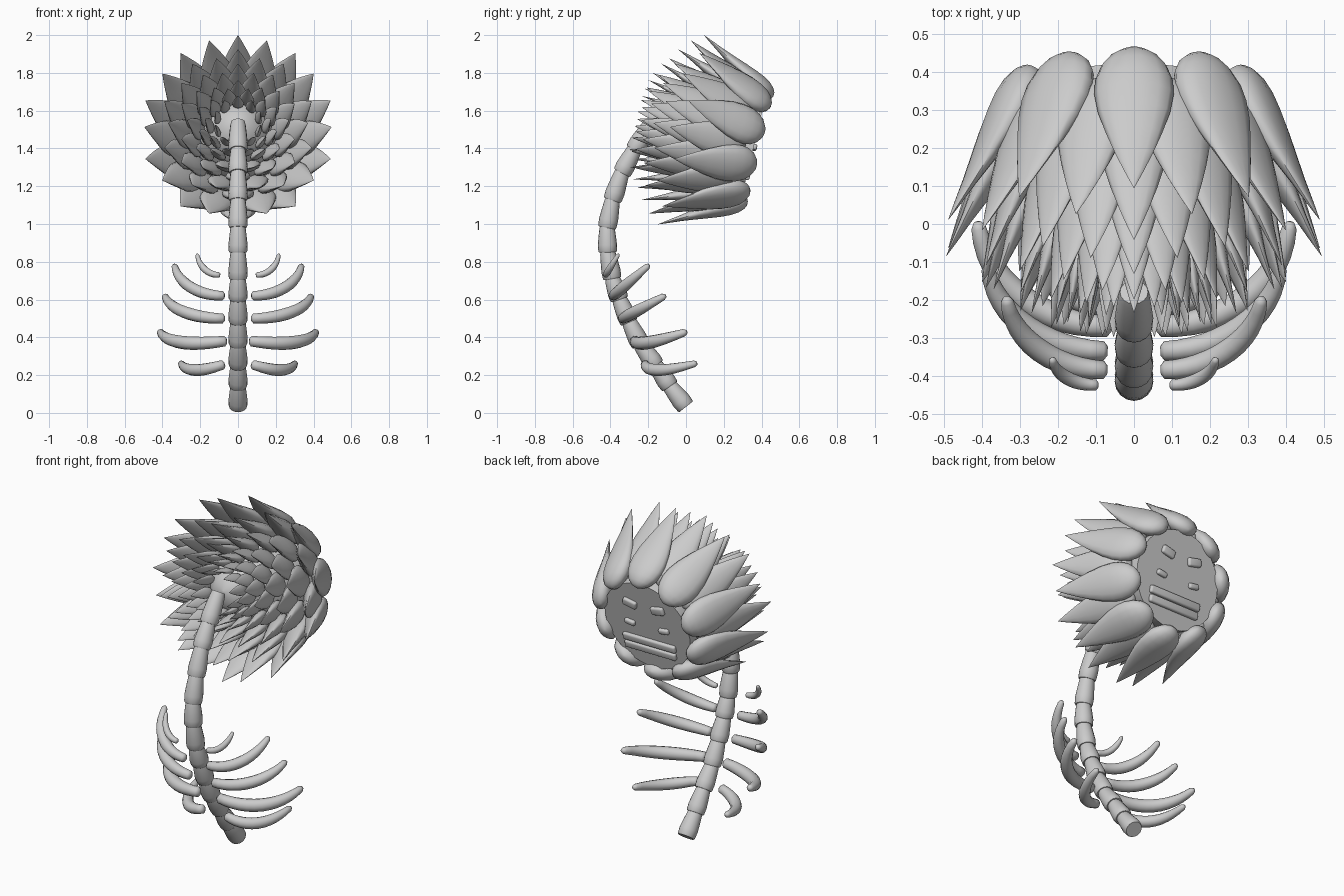
import bpy, bmesh
from math import sin, cos, pi, radians
from mathutils import Vector, Matrix

if "Cube" in bpy.data.objects:
    bpy.data.objects.remove(bpy.data.objects["Cube"])

# Head frame: face centre, backward axis, upward and sideways directions
TILT = radians(13.6)
FACE = Vector((0, 0.392, 1.398))
BACK = Vector((0, -cos(TILT), sin(TILT)))
UP = Vector((0, sin(TILT), cos(TILT)))
SIDE = Vector((1, 0, 0))


def finish(name, bm, angle=50):
    bmesh.ops.remove_doubles(bm, verts=bm.verts, dist=0.00005)
    bmesh.ops.recalc_face_normals(bm, faces=bm.faces)
    mesh = bpy.data.meshes.new(name)
    bm.to_mesh(mesh)
    bm.free()
    ob = bpy.data.objects.new(name, mesh)
    bpy.context.collection.objects.link(ob)
    bpy.ops.object.select_all(action='DESELECT')
    bpy.context.view_layer.objects.active = ob
    ob.select_set(True)
    bpy.ops.object.shade_smooth_by_angle(angle=radians(angle))
    return ob


def loft(bm, sections, n):
    """Skin of ellipses; each section is (centre, axis_a, axis_b)."""
    rings = []
    for c, a, b in sections:
        rings.append([bm.verts.new(c + a * cos(2 * pi * i / n) + b * sin(2 * pi * i / n))
                      for i in range(n)])
    for r0, r1 in zip(rings, rings[1:]):
        for i in range(n):
            j = (i + 1) % n
            bm.faces.new((r0[i], r0[j], r1[j], r1[i]))
    bm.faces.new(rings[0])
    bm.faces.new(rings[-1])


# Spine: stacked vertebrae, each wide low down and narrow at its top
joints = [(0.0, 0.032), (-0.085, 0.14), (-0.16, 0.25), (-0.24, 0.36),
          (-0.30, 0.48), (-0.352, 0.60), (-0.39, 0.71), (-0.415, 0.85),
          (-0.418, 0.98), (-0.39, 1.125), (-0.34, 1.27), (-0.275, 1.39), (-0.185, 1.53)]
for k, (p, q) in enumerate(zip(joints, joints[1:])):
    p, q = Vector((0, *p)), Vector((0, *q))
    d = (q - p).normalized()
    b = SIDE.cross(d)
    bm = bmesh.new()
    loft(bm, [(p.lerp(q, t), SIDE * r, b * r) for t, r in
              [(0, 0.045), (0.06, 0.049), (0.3, 0.051), (0.65, 0.046), (0.95, 0.041), (1.06, 0.037)]], 16)
    finish(f"vertebra_{k + 1}", bm)

# Ribs: start and end points, thickness, sag; mirrored left and right
ribs = [((0.08, -0.215, 0.255), (0.30, 0.045, 0.26), 0.033, -0.03),
        ((0.07, -0.27, 0.38), (0.41, -0.01, 0.425), 0.037, -0.02),
        ((0.08, -0.335, 0.50), (0.385, -0.12, 0.615), 0.034, 0),
        ((0.08, -0.385, 0.62), (0.335, -0.205, 0.775), 0.032, 0),
        ((0.10, -0.425, 0.73), (0.215, -0.36, 0.835), 0.019, 0)]
ARC = radians(82)
for k, (s, e, rad, sag) in enumerate(ribs):
    for sign, label in ((1, "right"), (-1, "left")):
        path = []
        for i in range(13):
            t = i / 12
            g = sin(t * ARC) / sin(ARC)
            f = (1 - cos(t * ARC)) / (1 - cos(ARC))
            path.append(Vector((sign * (s[0] + (e[0] - s[0]) * g),
                                s[1] + (e[1] - s[1]) * f,
                                s[2] + (e[2] - s[2]) * f + sag * sin(pi * t))))
        secs = []
        for i, p in enumerate(path):
            d = (path[min(i + 1, 12)] - path[max(i - 1, 0)]).normalized()
            a = d.cross(Vector((0, 0, 1))).normalized()
            t = i / 12
            r = rad * (0.75 + 0.25 * sin(pi * t) - 0.22 * t * t)
            if i == 0:
                secs.append((p - d * r * 0.4, a * r * 0.5, a.cross(d) * r * 0.5))
            secs.append((p, a * r, a.cross(d) * r))
        secs.append((p + d * r * 0.8, a * r * 0.5, a.cross(d) * r * 0.5))
        bm = bmesh.new()
        loft(bm, secs, 12)
        finish(f"rib_{k + 1}_{label}", bm, 60)

# Head core: dome behind a flat face
bm = bmesh.new()
core = [(0.035, 0.001), (0.035, 0.275), (0.10, 0.275), (0.20, 0.255), (0.30, 0.225),
        (0.40, 0.18), (0.48, 0.125), (0.53, 0.07), (0.55, 0.001)]
loft(bm, [(FACE + BACK * d, SIDE * r, UP * r) for d, r in core], 40)
finish("head_core", bm)

# Petals: teardrops in staggered rings of ten
# (root depth, root radius, tip depth, tip radius, half width)
petal_rings = [(0.00, 0.28, 0.43, 0.515, 0.105),
               (0.08, 0.28, 0.49, 0.495, 0.098),
               (0.16, 0.265, 0.545, 0.41, 0.086),
               (0.23, 0.245, 0.58, 0.37, 0.076),
               (0.30, 0.215, 0.615, 0.315, 0.066),
               (0.36, 0.19, 0.645, 0.27, 0.056),
               (0.41, 0.165, 0.66, 0.215, 0.047),
               (0.45, 0.14, 0.67, 0.175, 0.039),
               (0.49, 0.11, 0.675, 0.125, 0.031)]
# (position along petal, width factor, thickness factor)
teardrop = [(0, 0.08, 0.06), (0.02, 0.36, 0.25), (0.06, 0.62, 0.39), (0.13, 0.85, 0.49),
            (0.22, 0.98, 0.51), (0.32, 1, 0.47), (0.45, 0.91, 0.38), (0.6, 0.71, 0.26),
            (0.75, 0.47, 0.15), (0.88, 0.24, 0.08), (1, 0.005, 0.005)]
for k, (d0, r0, d1, r1, w) in enumerate(petal_rings):
    bm = bmesh.new()
    for i in range(10):
        ang = radians(36 * i + 18 * (k % 2))
        radial = UP * cos(ang) + SIDE * sin(ang)
        tangent = SIDE * cos(ang) - UP * sin(ang)
        root = FACE + BACK * d0 + radial * r0
        tip = FACE + BACK * d1 + radial * r1
        normal = tangent.cross((tip - root).normalized())
        loft(bm, [(root.lerp(tip, t), tangent * w * fw, normal * w * ft)
                  for t, fw, ft in teardrop], 14)
    finish(f"petal_ring_{k + 1}", bm, 60)


# Facial features: bevelled blocks set on the face
def block(name, u, v, w, h, turn=0):
    bm = bmesh.new()
    bmesh.ops.create_cube(bm, size=1)
    for vert in bm.verts:
        vert.co = Vector((vert.co.x * w, vert.co.y * h, vert.co.z * 0.04))
    bmesh.ops.bevel(bm, geom=bm.edges[:], offset=0.011, segments=3, affect='EDGES', profile=0.5)
    rot = Matrix.Rotation(turn, 3, 'Z')
    for vert in bm.verts:
        c = rot @ vert.co
        vert.co = FACE + BACK * (0.037 + c.z) + SIDE * (u + c.x) + UP * (v + c.y)
    finish(name, bm, 35)


for sign, label in ((1, "right"), (-1, "left")):
    block(f"eye_{label}", sign * 0.09, 0.13, 0.085, 0.048, sign * radians(12))
    block(f"nostril_{label}", sign * 0.11, 0.0, 0.065, 0.032, sign * radians(8))
block("upper_lip", 0, -0.105, 0.34, 0.045)
block("lower_lip", 0, -0.155, 0.33, 0.045)
